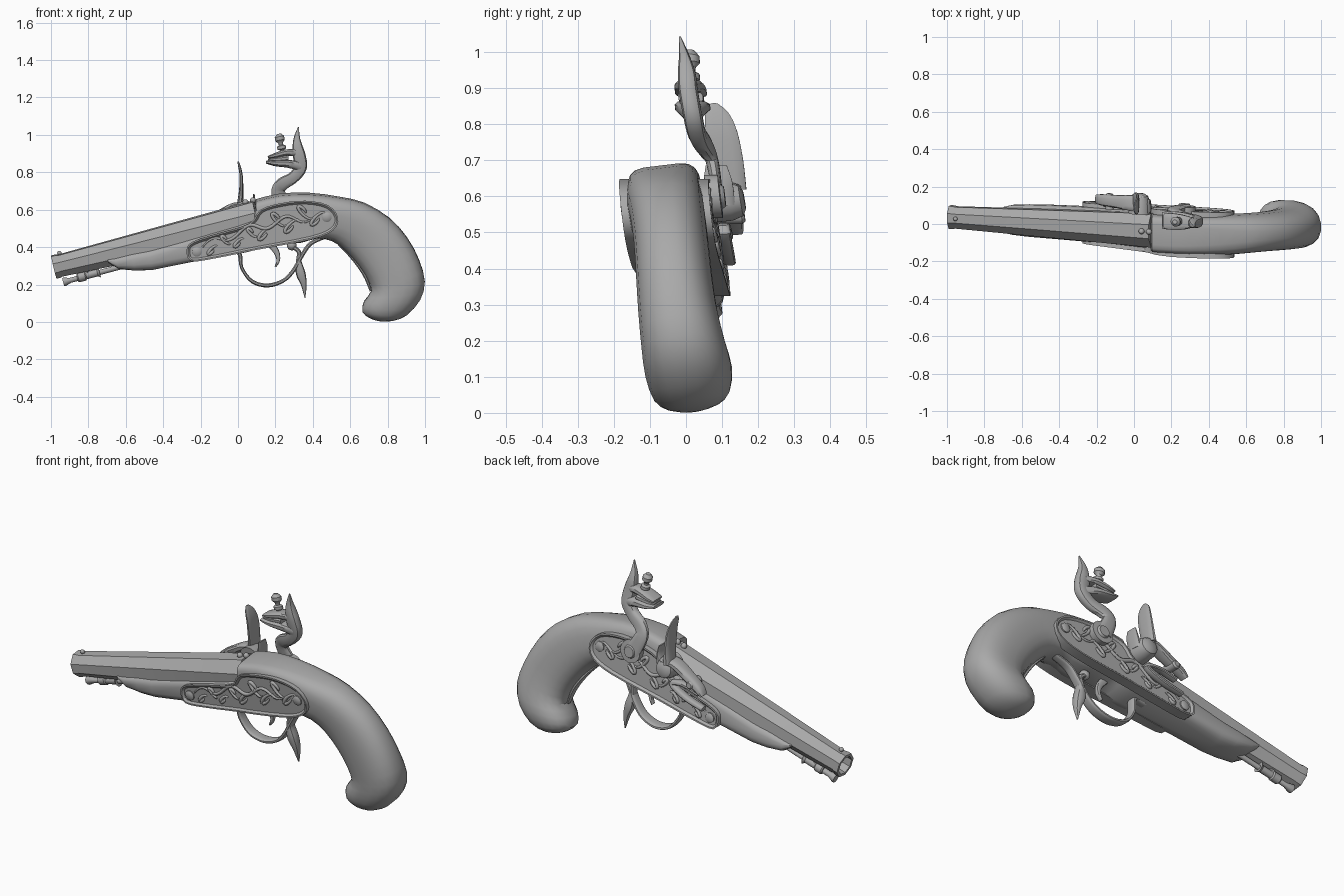
import bpy, bmesh, math
from mathutils import Matrix, Vector

cube = bpy.data.objects.get("Cube")
if cube:
    bpy.data.objects.remove(cube)

steel = bpy.data.materials.new("plain_grey")
steel.use_nodes = True
GREY = (0.4, 0.4, 0.4, 1)
steel.diffuse_color = GREY
steel.node_tree.nodes["Principled BSDF"].inputs["Base Color"].default_value = GREY

# The whole piece leans and yaws slightly; LEAN only shifts y, TILT also rolls
LEAN = Matrix(((1, 0, 0, 0), (-.034, 1, -.12, .039), (0, 0, 1, 0), (0, 0, 0, 1)))
TILT = Matrix(((1, 0, 0, 0), (-.034, 1, -.12, .039), (0, .12, 1, 0), (0, 0, 0, 1)))


def finish(name, bm, pose=LEAN, angle=35):
    bmesh.ops.recalc_face_normals(bm, faces=bm.faces)
    mesh = bpy.data.meshes.new(name)
    bm.to_mesh(mesh)
    bm.free()
    mesh.transform(pose)
    mesh.materials.append(steel)
    obj = bpy.data.objects.new(name, mesh)
    bpy.context.collection.objects.link(obj)
    bpy.ops.object.select_all(action='DESELECT')
    obj.select_set(True)
    bpy.context.view_layer.objects.active = obj
    bpy.ops.object.shade_smooth_by_angle(angle=math.radians(angle))


def smooth(pts, closed=False, steps=4):
    """Catmull-Rom through points of any dimension."""
    n, out = len(pts), []
    pick = lambda i: pts[i % n] if closed else pts[max(0, min(n - 1, i))]
    for i in range(n if closed else n - 1):
        a, b, c, d = (pick(i + k) for k in (-1, 0, 1, 2))
        for s in range(steps):
            t = s / steps
            out.append(tuple(q + .5 * t * (r - p + t * (2*p - 5*q + 4*r - u + t * (3*(q - r) + u - p)))
                             for p, q, r, u in zip(a, b, c, d)))
    return out if closed else out + [tuple(pts[-1])]


def skin(bm, rings):
    rows = [[bm.verts.new(p) for p in ring] for ring in rings]
    for a, b in zip(rows, rows[1:]):
        for i in range(len(a)):
            j = (i + 1) % len(a)
            bm.faces.new((a[i], a[j], b[j], b[i]))
    bm.faces.new(rows[0])
    return bm.faces.new(rows[-1])


def loft(name, sections, sides=12, pose=LEAN):
    """Sections: x,z of one edge, x,z of the other, half width, centre y, squareness."""
    rings = []
    for x0, z0, x1, z1, w, yc, power in sections:
        bulge = lambda v: math.copysign(abs(v) ** (2 / power), v)
        ring = []
        for i in range(sides):
            a = math.tau * (i + .5) / sides
            u, v = bulge(math.cos(a)) / 2, bulge(math.sin(a))
            ring.append(((x0 + x1) / 2 + (x0 - x1) * u, yc + w * v, (z0 + z1) / 2 + (z0 - z1) * u))
        rings.append(ring)
    bm = bmesh.new()
    skin(bm, rings)
    finish(name, bm, pose)


def sweep(name, path, yc=None):
    """Path: x, z, half thickness, half width and optionally centre y."""
    pts = smooth([p if yc is None else p + (yc,) for p in path])
    sections = []
    for i, (x, z, t, w, y) in enumerate(pts):
        p, q = pts[max(i - 1, 0)], pts[min(i + 1, len(pts) - 1)]
        d = Vector((q[0] - p[0], q[1] - p[1])).normalized()
        sections.append((x - d.y*t, z + d.x*t, x + d.y*t, z - d.x*t, w, y, 3))
    loft(name, sections)


def turned(name, p0, p1, profile, sides=16, pose=LEAN):
    """Turned part: profile of (fraction along the axis, radius)."""
    p0, p1 = Vector(p0), Vector(p1)
    axis = (p1 - p0).normalized()
    side = axis.cross(Vector((0, 1, 0)) if abs(axis.y) < .9 else Vector((1, 0, 0))).normalized()
    other = axis.cross(side)
    rings = []
    for t, r in profile:
        c = p0.lerp(p1, t)
        angles = [math.tau * (i + .5) / sides for i in range(sides)]
        rings.append([c + r * (side * math.cos(a) + other * math.sin(a)) for a in angles])
    bm = bmesh.new()
    skin(bm, rings)
    finish(name, bm, pose)


def ball(name, centre, r):
    bm = bmesh.new()
    bmesh.ops.create_uvsphere(bm, u_segments=12, v_segments=8, radius=r,
                              matrix=Matrix.Translation(centre))
    finish(name, bm, LEAN, 60)


# Stock, squared around the lock, and rounded grip
fore = [(-.70, .345, -.69, .32, .07, 0, 3), (-.66, .355, -.635, .285, .08, 0, 3),
        (-.57, .38, -.55, .277, .086, 0, 3), (-.475, .40, -.46, .28, .089, 0, 3),
        (-.30, .445, -.27, .32, .092, 0, 4), (0, .53, .03, .375, .1, -.006, 5),
        (.085, .56, .11, .395, .1, -.01, 5)]
grip = [(.095, .652, .115, .40, .1, -.014, 6), (.22, .682, .22, .42, .1, -.014, 6),
        (.38, .688, .34, .43, .102, -.014, 4.5), (.543, .668, .42, .45, .105, -.01, 3.2),
        (.676, .636, .50, .435, .103, -.004, 2.6), (.81, .556, .57, .385, .102, 0, 2.4),
        (.906, .45, .64, .31, .104, 0, 2.4), (.97, .33, .69, .235, .108, 0, 2.4),
        (1, .214, .712, .165, .115, .005, 2.4), (.975, .118, .672, .107, .12, .01, 2.4),
        (.905, .037, .664, .055, .105, .01, 2.3), (.84, .008, .70, .022, .07, .01, 2),
        (.79, .001, .735, .008, .025, .01, 2)]
loft("stock_and_grip", fore + smooth(grip, steps=2), 20, TILT)

# Octagonal barrel with an open bore
muzzle, breech = (-.985, 0, .293), (.10, 0, .557)
turned("barrel", muzzle, breech, [(.5, .035), (0, .05), (0, .066), (.02, .066), (.03, .062), (1, .098)],
       8, TILT)
ball("front_sight", (-.955, 0, .368), .012)
for k, x in enumerate((.04, .08)):
    ball("rear_sight_%d" % k, (x, 0, .63 + x / 4), .016)

# Ramrod and its thimble
turned("ramrod", (-.935, 0, .212), (-.55, 0, .315), [(0, .022), (.02, .024), (.1, .014), (1, .014)])
turned("ramrod_thimble", (-.86, 0, .235), (-.74, 0, .266),
       [(0, .02), (.05, .026), (.35, .026), (.4, .02), (.9, .02), (1, .03)])
turned("thimble_lug", (-.81, 0, .25), (-.83, 0, .32), [(0, .018), (1, .018)], 8)

# Engraved plates on both sides
OUTLINE = [(-.275, .385), (-.24, .43), (-.1, .475), (.06, .525), (.12, .60), (.23, .635), (.36, .648),
           (.48, .625), (.535, .56), (.51, .49), (.39, .44), (.1, .385), (-.12, .34), (-.25, .325)]


def on_plate(x, z, s, lift=0):
    depth = .109 if s > 0 else min(.115 + .06 * x, .127)
    return (x, s * (depth + lift), z)


def side_plate(name, s):
    bm = bmesh.new()
    rim = smooth(OUTLINE, True, 3)
    outer = skin(bm, [[(x, s * .06, z) for x, z in rim], [on_plate(x, z, s, .006) for x, z in rim]])
    bmesh.ops.recalc_face_normals(bm, faces=bm.faces)
    bmesh.ops.inset_region(bm, faces=[outer], thickness=.008)
    bmesh.ops.inset_region(bm, faces=[outer], thickness=.01, depth=-.01)
    finish(name, bm, LEAN, 25)


def scrollwork(name, s):
    curve = bpy.data.curves.new(name, 'CURVE')
    curve.dimensions = '3D'
    curve.bevel_depth, curve.bevel_resolution = .009, 1
    lines = [[(-.19 + .6 * t, .40 + .28 * t - .12 * t * t + .022 * math.sin(19 * t))
              for t in (i / 40 for i in range(41))]]
    for i in range(9):
        x = -.14 + .07 * i
        mid, turn = .385 + .28 * (x + .2), (1 if i % 2 else -1)
        r = .03 + .016 * (i > 3)
        cz = mid + turn * r * .75 + (.02 if i > 3 else 0)
        lines.append([(x + r * (1 - .8 * t) * math.cos(6.5 * t),
                       cz - turn * r * (1 - .8 * t) * math.sin(6.5 * t + .9))
                      for t in (k / 14 for k in range(15))])
    for line in lines:
        sp = curve.splines.new('POLY')
        sp.points.add(len(line) - 1)
        for j, (p, (x, z)) in enumerate(zip(sp.points, line)):
            p.co = (*on_plate(x, z, s, -.003), 1)
            p.radius = .5 + .7 * math.sin(math.pi * j / (len(line) - 1))
    curve.transform(LEAN)
    curve.materials.append(steel)
    bpy.context.collection.objects.link(bpy.data.objects.new(name, curve))


for label, s in (("right", -1), ("left", 1)):
    side_plate(label + "_plate", s)
    scrollwork(label + "_scrollwork", s)
    for k, (x, z) in enumerate(((-.22, .375), (.475, .56))):
        turned("%s_plate_screw_%d" % (label, k), on_plate(x, z, s, -.02), on_plate(x, z, s, .008),
               [(0, .026), (.8, .026), (1, .017)])

# Cock: hub, curved neck with spur, jaws, flint and clamp screw
turned("cock_hub", (.27, .10, .60), (.27, .15, .60), [(0, .06), (.75, .06), (.78, .035), (1, .028)], 20)
sweep("cock_neck", [(.26, .60, .045, .014, .13), (.215, .69, .037, .018, .125), (.235, .735, .036, .022, .112),
                    (.295, .772, .032, .025, .095), (.335, .825, .034, .027, .09), (.327, .89, .035, .027, .086),
                    (.318, .94, .027, .025, .087), (.315, .985, .017, .016, .086), (.323, 1.043, .002, .003, .08)])
sweep("lower_jaw", [(.34, .83, .025, .025), (.27, .845, .022, .045), (.2, .848, .016, .05), (.15, .855, .008, .045)], .088)
sweep("upper_jaw", [(.32, .905, .02, .025), (.26, .905, .018, .04), (.2, .89, .014, .045), (.16, .88, .006, .04)], .088)
sweep("flint", [(.27, .875, .016, .035), (.2, .868, .014, .035), (.16, .866, .004, .033)], .088)
turned("clamp_screw", (.25, .09, .85), (.218, .1, 1.005),
       [(0, .012), (.45, .012), (.48, .024), (.58, .024), (.62, .012), (.7, .014), (.78, .026), (.9, .026), (1, .012)])

# Frizzen, pan and spring
sweep("frizzen", [(.01, .62, .018, .042, .162), (.017, .70, .012, .047, .158), (.017, .78, .009, .045, .153),
                  (.008, .83, .007, .033, .147), (0, .857, .004, .01, .142)])
sweep("frizzen_foot", [(.05, .62, .014, .042), (-.02, .62, .018, .042), (-.1, .575, .022, .034), (-.17, .53, .02, .03),
                       (-.2, .50, .01, .025)], .148)
turned("pan", (.03, .09, .585), (.03, .195, .59), [(0, .06), (.6, .056), (.9, .045), (1, .025)])
sweep("pan_fence", [(.07, .58, .02, .04), (.085, .64, .008, .04), (.085, .685, .004, .03)], .13)
sweep("frizzen_spring", [(-.19, .42, .012, .018), (-.08, .45, .014, .02), (.01, .50, .014, .02), (-.06, .515, .012, .02),
                         (-.16, .49, .012, .02)], .125)
turned("frizzen_screw", (-.13, .1, .545), (-.13, .185, .545), [(0, .022), (.9, .022), (1, .014)])

# Trigger and guard
sweep("trigger", [(.17, .42, .02, .012), (.205, .375, .016, .012), (.215, .33, .01, .013), (.2, .295, .005, .014)], 0)
sweep("trigger_guard", [(-.06, .365, .008, .026), (.005, .37, .012, .026), (.02, .29, .009, .027), (.075, .217, .01, .03),
                        (.16, .195, .011, .032), (.245, .222, .01, .03), (.30, .28, .011, .028), (.345, .36, .011, .026),
                        (.39, .42, .011, .026), (.47, .455, .009, .023)], 0)
sweep("finger_rest", [(.285, .405, .012, .02), (.325, .375, .012, .022), (.325, .32, .016, .026), (.335, .26, .026, .028),
                      (.352, .20, .016, .02), (.358, .128, .002, .004)], 0)
ball("guard_curl", (.288, 0, .408), .026)

# Strap down the inside of the grip
sweep("grip_strap", [(.54, .415, .008, .02), (.61, .345, .01, .024), (.675, .255, .01, .022), (.71, .165, .006, .012)], 0)
